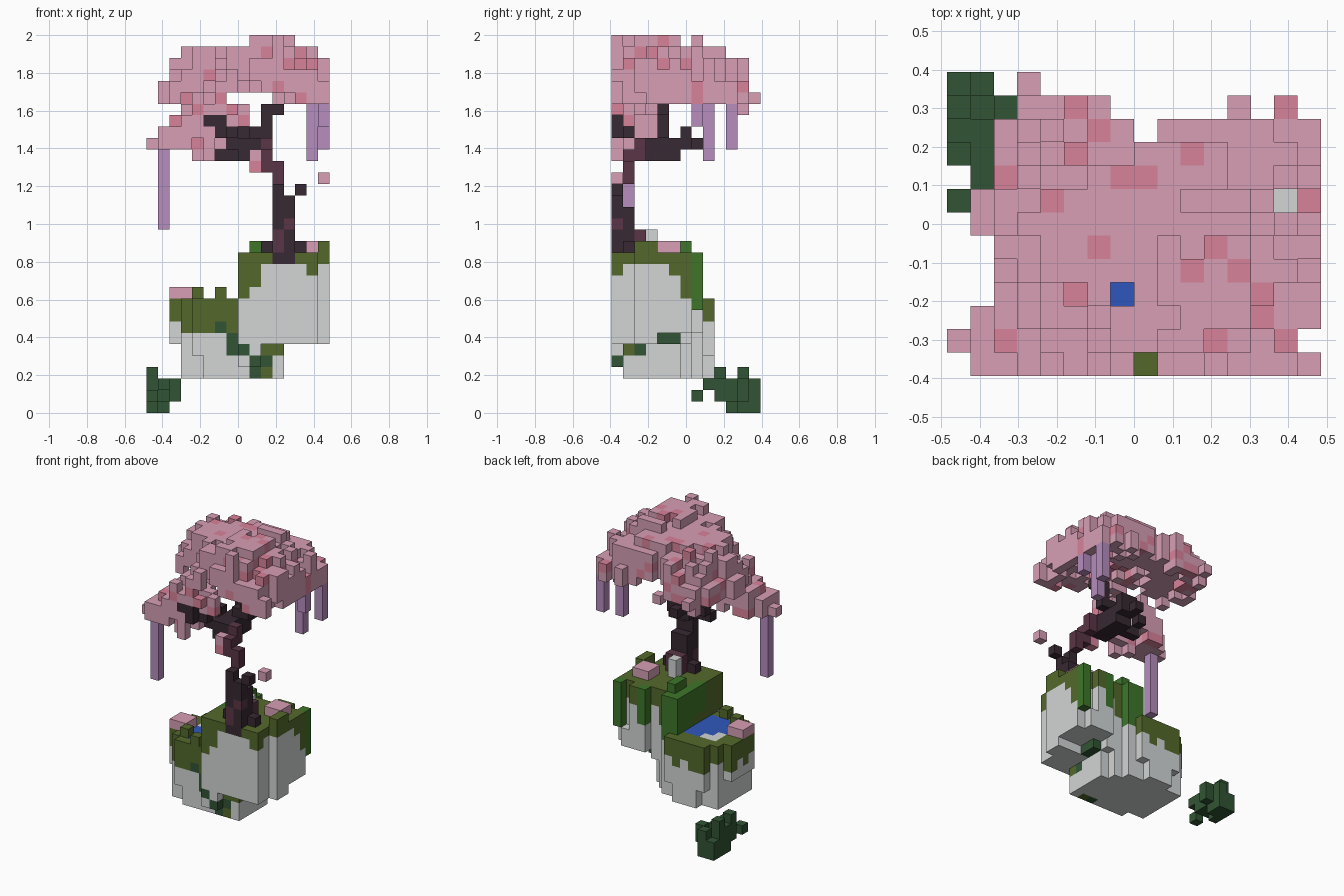
import bpy
import bmesh
import random
from mathutils import Vector

random.seed(7)
if "Cube" in bpy.data.objects:
    bpy.data.objects.remove(bpy.data.objects["Cube"], do_unlink=True)

UNIT = 2 / 33
HALF_X, HALF_Y = 8, 6.5

COLOURS = {
    "blossom pink": (215, 159, 181), "deep blossom": (216, 130, 154),
    "hanging purple": (183, 141, 191), "stone grey": (211, 214, 214),
    "olive grass": (84, 105, 43), "bright grass": (62, 118, 42),
    "dark moss": (49, 84, 51), "dark bark": (55, 41, 50),
    "red bark": (91, 53, 70), "pond blue": (47, 87, 188),
}


def linear(c):
    c /= 255
    return c / 12.92 if c < 0.04045 else ((c + 0.055) / 1.055) ** 2.4


def make_material(name, rgb):
    mat = bpy.data.materials.new(name)
    colour = [linear(c) for c in rgb] + [1]
    mat.diffuse_color = colour
    mat.use_nodes = True
    node = mat.node_tree.nodes["Principled BSDF"]
    node.inputs["Base Color"].default_value = colour
    node.inputs["Roughness"].default_value = 0.9
    return mat


MATERIALS = {n: make_material(n, rgb) for n, rgb in COLOURS.items()}
grid = {}  # block position -> (part name, colour name)


def block(part, colour, x, y, z):
    grid[(x, y, z)] = (part, colour)


def box(part, colour, xs, ys, zs):
    """Fill inclusive ranges of blocks."""
    for x in range(xs[0], xs[1] + 1):
        for y in range(ys[0], ys[1] + 1):
            for z in range(zs[0], zs[1] + 1):
                block(part, colour, x, y, z)


def path(part, colour, *points):
    """Chain of blocks through the given points."""
    for a, b in zip(points, points[1:]):
        a, b = Vector(a), Vector(b)
        steps = int(max(abs(c) for c in b - a))
        for s in range(steps + 1):
            block(part, colour, *(round(c) for c in a.lerp(b, s / steps)))


# Low rock: rounded column cluster with grass cap
for x in range(2, 11):
    for y in range(1, 9):
        r = ((x - 6) / 4.6) ** 2 + ((y - 4.6) / 4.2) ** 2
        if r > 1 or (x == 2 and y < 3):
            continue
        low = 6 if x == 2 else 3 if r < 0.8 else random.choice((3, 4, 5))
        turf = 6 if x == 7 and y < 3 else random.choice((7, 8)) if r > 0.6 else 8
        for z in range(low, 10):
            block("low_rock", "olive grass" if z >= turf else "stone grey", x, y, z)
box("low_rock", "stone grey", (8, 9), (0, 1), (4, 5))
box("low_rock", "stone grey", (10, 11), (1, 5), (3, 5))
for x, y in ((4, 2), (6, 1)):
    block("low_rock", "olive grass", x, y, 10)

# Pond with stone rim and blossom heap
box("pond", "pond blue", (5, 7), (2, 6), (9, 9))
box("pond", "pond blue", (4, 4), (3, 5), (9, 9))
box("low_rock", "stone grey", (4, 5), (6, 6), (9, 9))
block("low_rock", "stone grey", 4, 5, 9)
box("low_blossom_heap", "blossom pink", (2, 3), (3, 4), (10, 10))

# High rock: blocky mass with grass cap
for x in range(8, 16):
    for y in range(0, 8):
        if (x == 15 and y in (0, 1, 7)) or (x in (10, 11) and y == 7):
            continue
        turf = 10 if x == 8 else 11 if x == 9 else 13 if 0 < y < 5 or x < 14 else 12
        if y >= 6:
            turf = random.choice((10, 11, 12))
        bottom = 9 if x == 8 and y > 4 else 7 if x > 11 and y > 3 else 6
        for z in range(bottom, 14):
            block("high_rock", "olive grass" if z >= turf else "stone grey", x, y, z)
box("high_rock", "olive grass", (15, 15), (2, 3), (14, 14))
for z in range(9, 14):
    grid.pop((14, 7, z), None)

# Bright grass tufts, boulder and high blossom heap
box("grass_tufts", "bright grass", (15, 15), (7, 7), (9, 13))
box("grass_tufts", "bright grass", (9, 9), (5, 6), (14, 14))
box("grass_tufts", "bright grass", (8, 9), (7, 7), (9, 13))
box("grass_tufts", "bright grass", (8, 8), (5, 6), (10, 13))
box("grass_tufts", "bright grass", (8, 8), (3, 4), (11, 13))
box("grass_tufts", "bright grass", (12, 12), (7, 7), (10, 13))
for z in (14, 15):
    block("boulder", "stone grey", 11, 3, z)
box("high_blossom_heap", "blossom pink", (13, 14), (4, 5), (14, 14))

# Moss clinging under the rocks
for x, y, z in ((7, 1, 5), (7, 1, 6), (8, 0, 5), (9, 0, 4), (9, 1, 3), (10, 1, 4),
                (12, 4, 6), (12, 5, 6), (11, 2, 5), (6, 1, 7)):
    block("hanging_moss", "dark moss", x, y, z)
for x, y, z in ((8, 1, 4), (10, 1, 5), (11, 1, 5), (10, 1, 3)):
    block("hanging_moss", "olive grass", x, y, z)

# Drifting bush below
box("floating_bush", "dark moss", (0, 1), (11, 12), (0, 1))
box("floating_bush", "dark moss", (0, 1), (9, 10), (1, 2))
for x, y, z in ((0, 7, 1), (1, 8, 2), (0, 9, 3), (0, 11, 3), (0, 11, 2), (1, 12, 2),
                (2, 11, 1), (2, 11, 2), (0, 10, 0)):
    block("floating_bush", "dark moss", x, y, z)

# Trunk, roots and branches
box("trunk", "dark bark", (11, 12), (0, 1), (13, 17))
box("trunk", "red bark", (11, 11), (0, 0), (14, 15))
box("trunk", "dark bark", (10, 13), (1, 1), (14, 14))
box("trunk", "red bark", (11, 12), (2, 2), (14, 15))
block("trunk", "red bark", 12, 0, 16)
path("trunk", "dark bark", (11, 0, 18), (11, 0, 19), (11, 1, 20))
path("trunk", "dark bark", (12, 0, 18), (13, 0, 19))
path("trunk", "red bark", (11, 1, 20), (11, 1, 21), (10, 1, 22), (10, 2, 23))
block("trunk", "red bark", 10, 1, 21)
block("trunk", "red bark", 10, 2, 22)
box("branches", "dark bark", (8, 9), (2, 5), (22, 23))
box("branches", "dark bark", (8, 9), (6, 6), (23, 24))
path("branches", "dark bark", (7, 4, 22), (6, 4, 22), (6, 5, 23))
block("branches", "dark bark", 8, 7, 23)
path("branches", "dark bark", (8, 2, 23), (7, 1, 24), (6, 0, 24), (6, 0, 25), (5, 0, 25))
block("branches", "dark bark", 7, 2, 23)
path("branches", "dark bark", (9, 4, 23), (9, 4, 24), (10, 4, 24), (10, 4, 26), (11, 4, 26))


# Blossom canopy: hollow, bumpy dome with a lower lobe at one corner
def leaf():
    return "deep blossom" if random.random() < 0.13 else "blossom pink"


columns = {(x, y) for x in range(2, 16) for y in range(11)}
columns |= {(x, 11) for x in (3, 4, 5, 6, 12, 14)}
columns |= {(1, 0), (1, 1), (1, 2), (0, 1), (1, 6), (1, 7), (3, 12)}
columns -= {(15, 1), (8, 10), (14, 7), (7, 3), (8, 0)}
for x, y in sorted(columns):
    if x <= 5 and y <= 3:
        top = 23 + min(x, 4) + random.choice((0, 0, -1)) * (x > 0)
        low = min(top, max(23, top - 3))
    elif y == 12:
        top = low = 27
    else:
        r = (((x - 8.5) / 7.9) ** 2 + ((y - 4.5) / 7.5) ** 2) ** 0.5
        peak = 32 if x in range(9, 13) and (y < 6 or y == 7) else 31
        corner = max(0, 9 - x - y) * 0.6
        rise = 32.4 - 3.9 * r ** 3 - corner + random.uniform(-1.5, 0.7)
        top = max(28, min(peak, round(rise)))
        low = min(top - 1, round(28.8 - 1.9 * r ** 2 + random.uniform(-0.5, 0.5)))
        low = max(27, low) if x > 12 else low
    for z in range(low, top + 1):
        if (x, y, z) not in grid:
            block("blossom_canopy", leaf(), x, y, z)
# Small clusters round the branches and a falling blossom
for x, y, z in ((5, 0, 22), (4, 1, 22), (4, 1, 23), (6, 1, 25), (5, 1, 25), (6, 0, 26),
                (7, 0, 26), (7, 1, 25), (8, 1, 25), (9, 1, 22), (9, 1, 21), (6, 2, 26),
                (6, 3, 26), (7, 2, 26), (6, 1, 23), (5, 1, 23), (5, 0, 24), (8, 1, 26)):
    block("blossom_canopy", leaf(), x, y, z)
block("falling_blossom", "blossom pink", 15, 0, 20)

# Hanging flower strands
for x, y, z0, z1 in ((1, 1, 16, 23), (14, 8, 22, 26), (15, 10, 23, 26), (15, 7, 25, 26)):
    box("hanging_strands", "hanging purple", (x, x), (y, y), (z0, z1))


# Turn the blocks into one outer-skin mesh per part
AXES = [Vector(v) for v in ((1, 0, 0), (0, 1, 0), (0, 0, 1))]


def build(part):
    cells = {c: info[1] for c, info in grid.items() if info[0] == part}
    names = sorted(set(cells.values()))
    bm = bmesh.new()
    for cell, colour in cells.items():
        middle = Vector(cell) + Vector((0.5 - HALF_X, 0.5 - HALF_Y, 0.5))
        for n in range(3):
            for sign in (-1, 1):
                normal = AXES[n] * sign
                if tuple(int(c) for c in Vector(cell) + normal) in grid:
                    continue
                u, v = AXES[(n + 1) % 3] / 2, AXES[(n + 2) % 3] / 2 * sign
                centre = middle + normal / 2
                corners = (-u - v, u - v, u + v, v - u)
                face = bm.faces.new([bm.verts.new((centre + c) * UNIT) for c in corners])
                face.material_index = names.index(colour)
    bmesh.ops.remove_doubles(bm, verts=bm.verts, dist=UNIT / 100)
    mesh = bpy.data.meshes.new(part)
    bm.to_mesh(mesh)
    bm.free()
    for name in names:
        mesh.materials.append(MATERIALS[name])
    bpy.context.collection.objects.link(bpy.data.objects.new(part, mesh))


for part_name in sorted({info[0] for info in grid.values()}):
    build(part_name)
